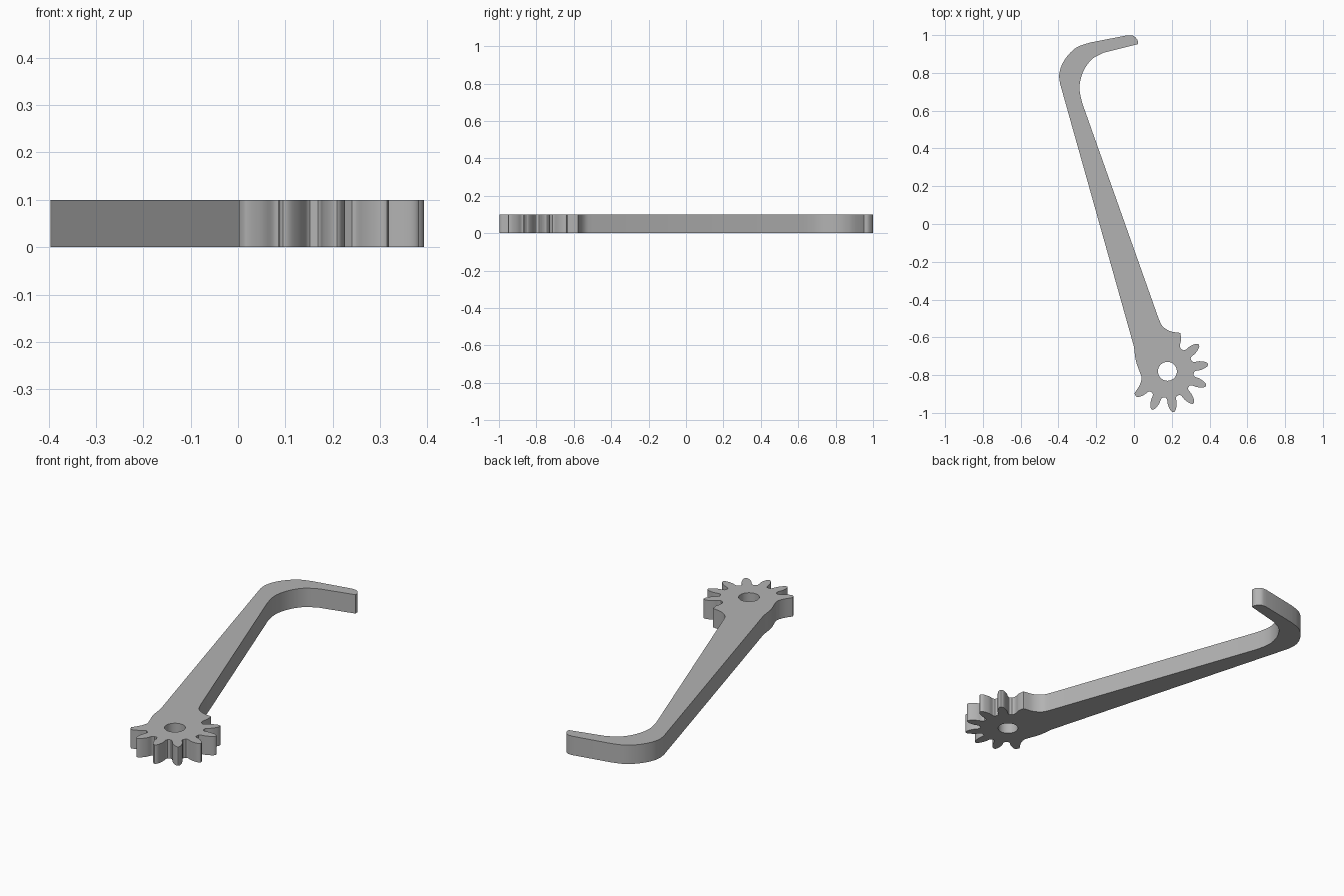
import bpy, bmesh, math
from mathutils import Vector

cube = bpy.data.objects.get("Cube")
if cube:
    bpy.data.objects.remove(cube, do_unlink=True)

THICKNESS = 0.1
HUB = Vector((0.177, -0.78))
PITCH = math.radians(30.5)
FIRST_TOOTH = math.radians(40.5)


def smooth_run(points, steps=4):
    """Catmull-Rom curve through the given 2D points."""
    p = [Vector(q) for q in points]
    p = [2 * p[0] - p[1]] + p + [2 * p[-1] - p[-2]]
    out = []
    for a, b, c, d in zip(p, p[1:], p[2:], p[3:]):
        for i in range(steps):
            t = i / steps
            out.append(0.5 * (2 * b + (c - a) * t + (2 * a - 5 * b + 4 * c - d) * t**2
                              + (3 * b - a - 3 * c + d) * t**3))
    return out + [p[-2]]


def polar(radius, angle, offset=0.0):
    """Point at a radius along a spoke, shifted sideways from it."""
    spoke = Vector((math.cos(angle), math.sin(angle)))
    return HUB + spoke * radius + Vector((-spoke.y, spoke.x)) * offset


# Half tooth: radius and half width
FLANK = [(0.137, 0.029), (0.148, 0.024), (0.17, 0.024), (0.19, 0.020), (0.21, 0.012)]


def tooth(angle):
    pts = [polar(r, angle, w) for r, w in FLANK]
    pts.append(polar(0.219, angle))
    pts += [polar(r, angle, -w) for r, w in reversed(FLANK)]
    return smooth_run(pts, 3)


# Outline, clockwise: outer bend of the hook, rounded tip, inner bend
outline = smooth_run([(-0.392, 0.745), (-0.396, 0.79), (-0.383, 0.84), (-0.35, 0.893),
                      (-0.30, 0.937), (-0.235, 0.96)])
outline += smooth_run([(-0.035, 0.999), (-0.005, 0.997), (0.018, 0.975), (0.02, 0.952)])
outline += smooth_run([(-0.16, 0.907), (-0.222, 0.873), (-0.265, 0.815), (-0.286, 0.75),
                       (-0.287, 0.70), (-0.274, 0.64)])
# Fillet from the arm into the stop beside the teeth
outline += smooth_run([(0.13, -0.50), (0.15, -0.54), (0.19, -0.567), (0.246, -0.577)])
outline += smooth_run([(0.25, -0.61), (0.243, -0.645), (0.25, -0.663)])
# Six full teeth
for i in range(6):
    outline += tooth(FIRST_TOOTH - i * PITCH)
# Half tooth that blends back into the arm
last = FIRST_TOOTH - 6 * PITCH
outline += smooth_run([polar(r, last, w) for r, w in FLANK] + [Vector((0.008, -0.909))], 3)
outline += smooth_run([(0.002, -0.897), (0.028, -0.857), (0.04, -0.82), (0.033, -0.79),
                       (0.01, -0.725), (0.0, -0.65)])

# Pivot hole
hole = [polar(0.05, 2 * math.pi * i / 48) for i in range(48)]

# Fill the outline around the hole and extrude it
bm = bmesh.new()
edges = []
for loop in (outline, hole):
    verts = [bm.verts.new((p.x, p.y, 0)) for p in loop]
    edges += [bm.edges.new((v, verts[i - 1])) for i, v in enumerate(verts)]
bmesh.ops.triangle_fill(bm, edges=edges, use_beauty=True, use_dissolve=False,
                        normal=(0, 0, 1))
grown = bmesh.ops.extrude_face_region(bm, geom=bm.faces[:])["geom"]
top = [g for g in grown if isinstance(g, bmesh.types.BMVert)]
bmesh.ops.translate(bm, verts=top, vec=(0, 0, THICKNESS))
bmesh.ops.recalc_face_normals(bm, faces=bm.faces[:])
mesh = bpy.data.meshes.new("geared_hook_lever")
bm.to_mesh(mesh)
bm.free()

lever = bpy.data.objects.new("geared_hook_lever", mesh)
bpy.context.collection.objects.link(lever)

# Plain grey
grey = bpy.data.materials.new("light_grey")
grey.use_nodes = True
colour = (0.45, 0.45, 0.45, 1)
grey.diffuse_color = colour
grey.node_tree.nodes["Principled BSDF"].inputs["Base Color"].default_value = colour
mesh.materials.append(grey)

bpy.ops.object.select_all(action="DESELECT")
lever.select_set(True)
bpy.context.view_layer.objects.active = lever
bpy.ops.object.shade_smooth_by_angle(angle=math.radians(30))
